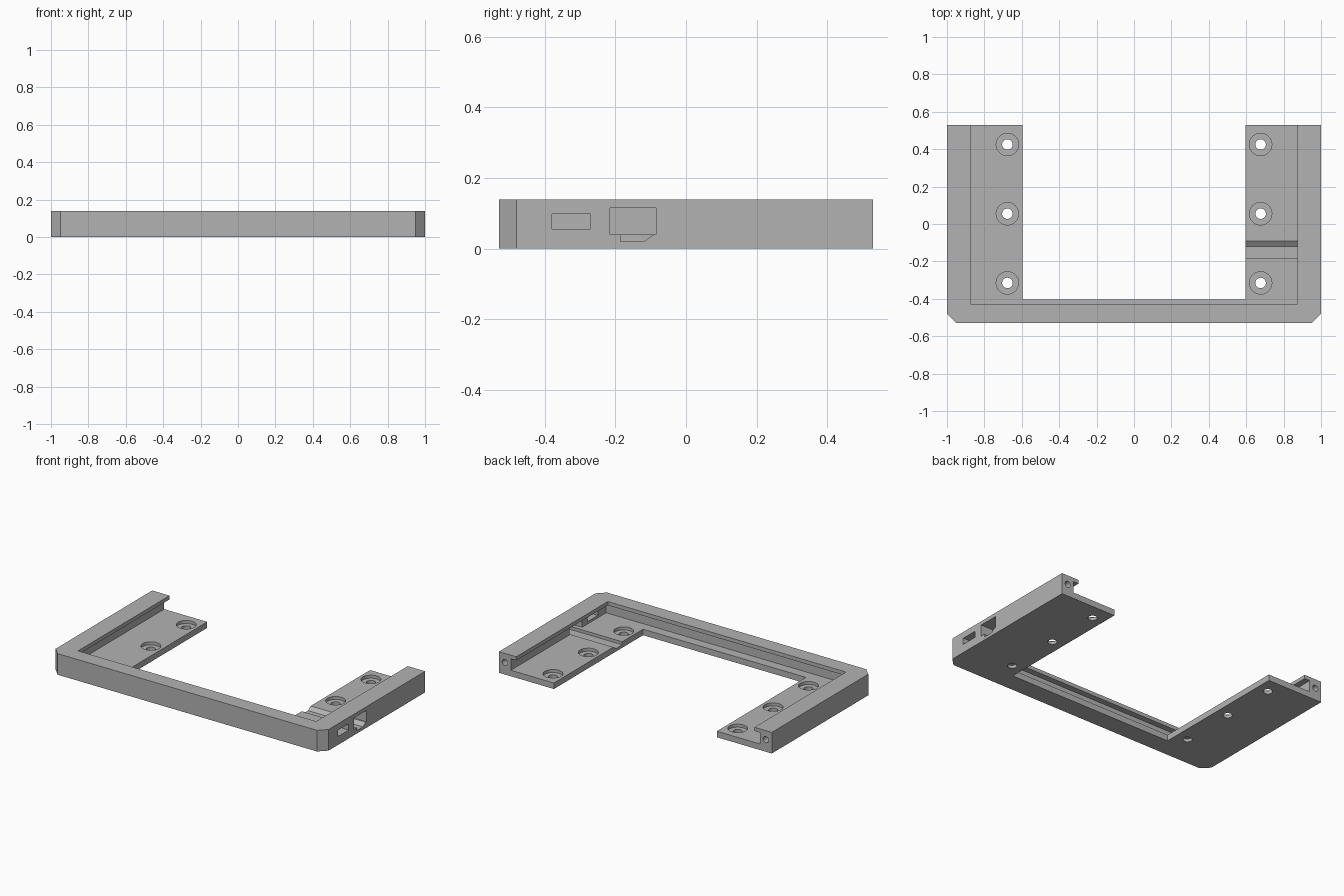
import bpy, bmesh, math
from mathutils import Matrix, Vector

if "Cube" in bpy.data.objects:
    bpy.data.objects.remove(bpy.data.objects["Cube"])

H = 0.14         # overall height
PLATE = 0.04     # floor thickness
BACK = 0.53

gray = bpy.data.materials.new("plain gray")
gray.diffuse_color = (0.45, 0.45, 0.45, 1)
gray.use_nodes = True
gray.node_tree.nodes["Principled BSDF"].inputs["Base Color"].default_value = gray.diffuse_color


def prism(name, pts, vec):
    """Extrude a closed 3D outline along vec."""
    bm = bmesh.new()
    face = bm.faces.new([bm.verts.new(p) for p in pts])
    ext = bmesh.ops.extrude_face_region(bm, geom=[face])
    moved = [g for g in ext["geom"] if isinstance(g, bmesh.types.BMVert)]
    bmesh.ops.translate(bm, verts=moved, vec=Vector(vec))
    bmesh.ops.recalc_face_normals(bm, faces=bm.faces)
    return finish(name, bm)


def finish(name, bm):
    me = bpy.data.meshes.new(name)
    bm.to_mesh(me)
    bm.free()
    me.materials.append(gray)
    ob = bpy.data.objects.new(name, me)
    bpy.context.collection.objects.link(ob)
    return ob


def box(name, x0, x1, y0, y1, z0, z1):
    return prism(name, [(x0, y0, z0), (x1, y0, z0), (x1, y1, z0), (x0, y1, z0)],
                 (0, 0, z1 - z0))


def cylinder(name, centre, radius, depth, rot=Matrix()):
    bm = bmesh.new()
    bmesh.ops.create_cone(bm, cap_ends=True, segments=32, radius1=radius,
                          radius2=radius, depth=depth,
                          matrix=Matrix.Translation(centre) @ rot)
    return finish(name, bm)


def cut(body, cutter):
    """Subtract the cutter, then discard it."""
    mod = body.modifiers.new("cut", "BOOLEAN")
    mod.operation, mod.solver, mod.object = "DIFFERENCE", "EXACT", cutter
    bpy.context.view_layer.objects.active = body
    bpy.ops.object.modifier_apply(modifier=mod.name)
    bpy.data.objects.remove(cutter)


# outer block with chamfered front corners
frame = prism("mounting_frame", [
    (-1, BACK, 0), (-1, -0.48, 0), (-0.95, -BACK, 0),
    (0.95, -BACK, 0), (1, -0.48, 0), (1, BACK, 0)], (0, 0, H))

# central opening, opening between lips, wider channel under the lips
cut(frame, box("opening", -0.597, 0.597, -0.403, 1, -0.1, 0.3))
cut(frame, box("lip_opening", -0.873, 0.873, -0.428, 1, PLATE, 0.3))
cut(frame, box("channel", -0.912, 0.912, -0.467, 1, PLATE, 0.115))

# port cutouts through the right wall
cut(frame, box("small_port", 0.89, 1.1, -0.38, -0.27, 0.056, 0.098))
cut(frame, box("large_port", 0.89, 1.1, -0.215, -0.085, PLATE, 0.115))

# cable groove across the right plate
cut(frame, prism("groove", [
    (0.5, -0.185, 0.02), (0.5, -0.12, 0.02), (0.5, -0.092, PLATE),
    (0.5, -0.092, 0.05), (0.5, -0.185, 0.05)], (0.6, 0, 0)))

# counterbored screw holes and pin holes in the wall ends
turn = Matrix.Rotation(math.pi / 2, 4, "X")
for s in (-1, 1):
    for y in (0.425, 0.055, -0.315):
        cut(frame, cylinder("bore", (s * 0.677, y, 0.07), 0.06, 0.1))
        cut(frame, cylinder("screw_hole", (s * 0.677, y, 0.0), 0.028, 0.2))
    cut(frame, cylinder("pin_hole", (s * 0.956, BACK, 0.08), 0.02, 0.3, turn))

bpy.ops.object.select_all(action="DESELECT")
frame.select_set(True)
bpy.context.view_layer.objects.active = frame
bpy.ops.object.shade_smooth_by_angle(angle=math.radians(30))
